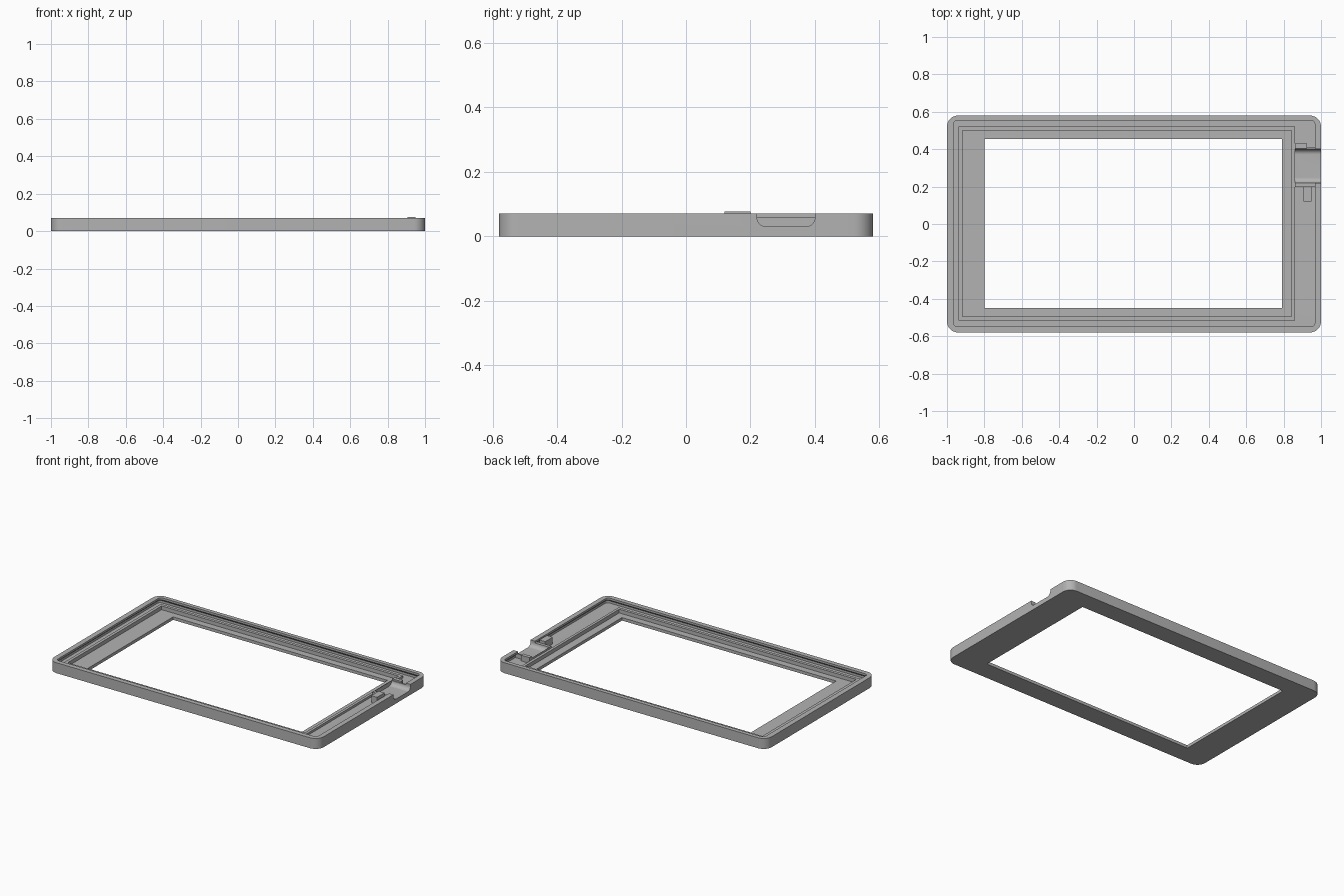
import bpy, bmesh, math

if "Cube" in bpy.data.objects:
    bpy.data.objects.remove(bpy.data.objects["Cube"])

grey = bpy.data.materials.new("plain_grey")
grey.use_nodes = True
COLOUR = (0.45, 0.45, 0.45, 1)
grey.diffuse_color = COLOUR
grey.node_tree.nodes["Principled BSDF"].inputs["Base Color"].default_value = COLOUR


def finish(bm, name):
    bmesh.ops.remove_doubles(bm, verts=bm.verts, dist=1e-5)
    bmesh.ops.recalc_face_normals(bm, faces=bm.faces)
    mesh = bpy.data.meshes.new(name)
    bm.to_mesh(mesh)
    bm.free()
    mesh.materials.append(grey)
    obj = bpy.data.objects.new(name, mesh)
    bpy.context.collection.objects.link(obj)
    return obj


def rounded_loop(x0, x1, y0, y1, r, steps=8):
    corners = [(x1 - r, y1 - r), (x0 + r, y1 - r), (x0 + r, y0 + r), (x1 - r, y0 + r)]
    return [(cx + r * math.cos(a), cy + r * math.sin(a))
            for q, (cx, cy) in enumerate(corners)
            for a in [math.pi / 2 * (q + i / steps) for i in range(steps + 1)]]


def box(name, x0, x1, y0, y1, z0, z1):
    bm = bmesh.new()
    bmesh.ops.create_cube(bm, size=1)
    for v in bm.verts:
        v.co = [lo + (c + 0.5) * (hi - lo)
                for c, lo, hi in zip(v.co, (x0, y0, z0), (x1, y1, z1))]
    return finish(bm, name)


# Concentric outlines of the bezel section: x0, x1, y0, y1, corner radius
outer = (-1, 1, -0.58, 0.58, 0.06)
lip = (-0.965, 0.967, -0.548, 0.553, 0.02)
groove = (-0.978, 0.979, -0.56, 0.563, 0.02)
rib_out = (-0.937, 0.86, -0.515, 0.52, 0)
rib_in = (-0.917, 0.842, -0.495, 0.5, 0)
window = (-0.8, 0.79, -0.45, 0.455, 0)
section = [(outer, 0), (outer, 0.07), (lip, 0.07), (lip, 0.057), (groove, 0.045),
           (groove, 0.03), (rib_out, 0.03), (rib_out, 0.045), (rib_in, 0.045),
           (rib_in, 0.02), (window, 0.02), (window, 0)]

# Bezel shell, lofted around the closed section
bm = bmesh.new()
loops = [[bm.verts.new((x, y, z)) for x, y in rounded_loop(*o)] for o, z in section]
for a, b in zip(loops, loops[1:] + loops[:1]):
    n = len(a)
    for i in range(n):
        j = (i + 1) % n
        bm.faces.new((a[i], a[j], b[j], b[i]))
bezel = finish(bm, "bezel")

# Connector cradle, stop and tab standing on the ledge
cradle = box("connector_cradle", 0.86, 0.985, 0.198, 0.41, 0.025, 0.058)
box("cradle_stop", 0.86, 0.925, 0.405, 0.43, 0.025, 0.068)
box("locating_tab", 0.905, 0.948, 0.12, 0.2, 0.025, 0.076)

# Round-bottomed port notch through the side wall and cradle
bm = bmesh.new()
profile = rounded_loop(0.22, 0.4, 0.03, 0.2, 0.028)
ends = [[bm.verts.new((x, y, z)) for y, z in profile] for x in (0.8605, 1.1)]
bm.faces.new(ends[0])
bm.faces.new(ends[1])
for i in range(len(profile)):
    j = (i + 1) % len(profile)
    bm.faces.new((ends[0][i], ends[0][j], ends[1][j], ends[1][i]))
cutter = finish(bm, "port_cutter")
cutter.hide_render = True

for obj in (bezel, cradle):
    bpy.ops.object.select_all(action='DESELECT')
    bpy.context.view_layer.objects.active = obj
    obj.select_set(True)
    mod = obj.modifiers.new("port_notch", 'BOOLEAN')
    mod.operation = 'DIFFERENCE'
    mod.solver = 'EXACT'
    mod.object = cutter
    bpy.ops.object.modifier_apply(modifier=mod.name)
    bpy.ops.object.shade_smooth_by_angle(angle=math.radians(30))
bpy.data.objects.remove(cutter)
